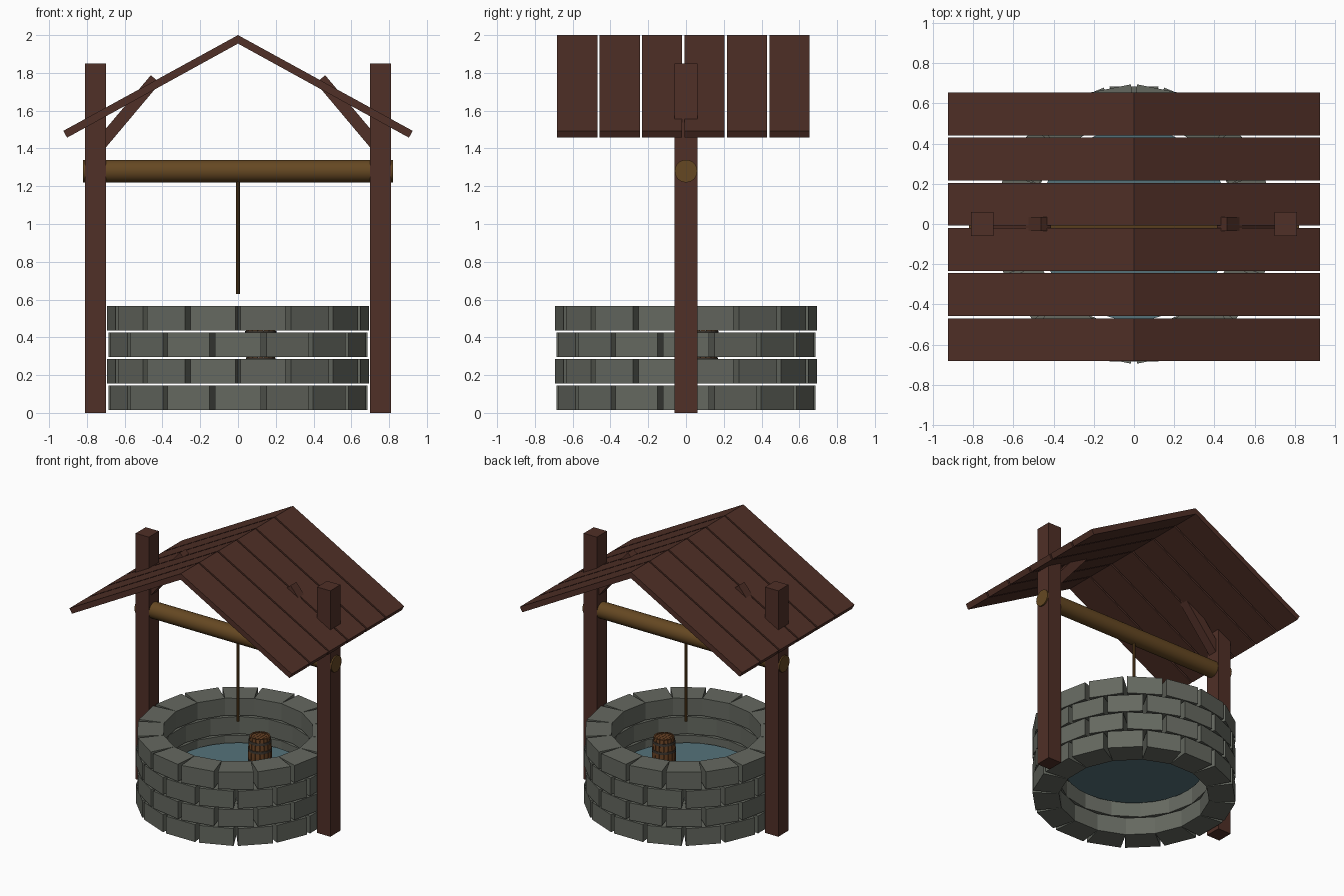
import bpy, bmesh, math
from mathutils import Vector, Matrix

if "Cube" in bpy.data.objects:
    bpy.data.objects.remove(bpy.data.objects["Cube"])


def material(name, rgb):
    m = bpy.data.materials.new(name)
    m.diffuse_color = (*rgb, 1)
    m.use_nodes = True
    m.node_tree.nodes["Principled BSDF"].inputs["Base Color"].default_value = m.diffuse_color
    return m


WOOD = material("dark_red_wood", (0.080, 0.029, 0.020))
LOG = material("golden_log", (0.130, 0.064, 0.016))
STONE = material("grey_stone", (0.130, 0.140, 0.117))
WATER = material("teal_water", (0.090, 0.170, 0.195))
BARREL = material("barrel_wood", (0.140, 0.055, 0.018))
HOOP = material("dark_hoop", (0.045, 0.036, 0.028))


def finish(name, bm, mat, smooth=False):
    bmesh.ops.recalc_face_normals(bm, faces=bm.faces)
    me = bpy.data.meshes.new(name)
    bm.to_mesh(me)
    bm.free()
    me.materials.append(mat)
    ob = bpy.data.objects.new(name, me)
    bpy.context.collection.objects.link(ob)
    if smooth:
        bpy.ops.object.select_all(action='DESELECT')
        ob.select_set(True)
        bpy.context.view_layer.objects.active = ob
        bpy.ops.object.shade_smooth_by_angle(angle=math.radians(35))
    return ob


def prism(bm, points, offset):
    """Extrude a polygon of 3D points along an offset into a closed solid."""
    a = [bm.verts.new(p) for p in points]
    b = [bm.verts.new(Vector(p) + Vector(offset)) for p in points]
    n = len(a)
    bm.faces.new(a)
    bm.faces.new(b[::-1])
    for i in range(n):
        bm.faces.new((a[i], a[(i + 1) % n], b[(i + 1) % n], b[i]))


def box(name, size, matrix, mat):
    bm = bmesh.new()
    bmesh.ops.create_cube(bm, size=1, matrix=matrix @ Matrix.Diagonal((*size, 1)))
    return finish(name, bm, mat)


def cylinder(name, r, length, sides, matrix, mat):
    bm = bmesh.new()
    bmesh.ops.create_cone(bm, cap_ends=True, segments=sides, radius1=r, radius2=r,
                          depth=length, matrix=matrix)
    return finish(name, bm, mat, True)


def polar(r, deg, z):
    a = math.radians(deg)
    return (r * math.cos(a), r * math.sin(a), z)


# Stone wall: four courses of sixteen wedge stones, joints staggered
STEP = 360 / 16
for row in range(4):
    bm = bmesh.new()
    z = 0.015 + 0.1405 * row
    shift = 0 if row % 2 == 0 else STEP / 2
    for i in range(16):
        c = i * STEP + shift
        h = STEP / 2
        prism(bm, [polar(0.515, c - h, z), polar(0.695, c - h + 1.2, z),
                   polar(0.695, c + h - 1.2, z), polar(0.515, c + h, z)], (0, 0, 0.13))
    finish(f"stone_course_{row + 1}", bm, STONE)

# Water surface
bm = bmesh.new()
bmesh.ops.create_circle(bm, cap_ends=True, segments=32, radius=0.48,
                        matrix=Matrix.Translation((0, 0, 0.245)))
finish("water", bm, WATER)

# Posts and diagonal braces on both sides
for s, side in ((-1, "left"), (1, "right")):
    box(f"{side}_post", (0.11, 0.12, 1.85), Matrix.Translation((s * 0.755, 0, 0.925)), WOOD)
    lo, hi = Vector((s * 0.75, 0, 1.395)), Vector((s * 0.437, 0, 1.767))
    d = hi - lo
    rot = Matrix.Rotation(math.atan2(d.x, d.z), 4, 'Y')
    box(f"{side}_brace", (0.064, 0.07, d.length), Matrix.Translation((lo + hi) / 2) @ rot, WOOD)

# Winding log and rope
cylinder("winding_log", 0.06, 1.64, 24,
         Matrix.Translation((0, 0, 1.28)) @ Matrix.Rotation(math.pi / 2, 4, 'Y'), LOG)
cylinder("rope", 0.01, 0.62, 10, Matrix.Translation((0, 0, 0.94)), LOG)

# Roof: six planks on each slope, mitred at the ridge
for s, side in ((-1, "left"), (1, "right")):
    bm = bmesh.new()
    for i in range(6):
        y = -0.682 + 0.2247 * i
        prism(bm, [(0, y, 2.0), (s * 0.925, y, 1.493), (s * 0.905, y, 1.457), (0, y, 1.955)],
              (0, 0.2125, 0))
    finish(f"{side}_roof_planks", bm, WOOD)

# Floating barrel: bulged staves, lid boards and hoops
BX, BY, ZB, ZT = 0.12, 0.09, 0.25, 0.52


def barrel_r(z):
    t = (z - (ZB + ZT) / 2) / ((ZT - ZB) / 2)
    return 0.081 - 0.011 * t * t


bm = bmesh.new()
N, LEVELS = 16, 6
for i in range(N):
    c, h = i * 360 / N, 180 / N - 1.6
    rings = []
    for k in range(LEVELS + 1):
        z = ZB + (ZT - ZB) * k / LEVELS
        r = barrel_r(z)
        rings.append([bm.verts.new(polar(q, a, z)) for q, a in
                      ((r, c - h), (r, c + h), (r - 0.012, c + h), (r - 0.012, c - h))])
    bm.faces.new(rings[0])
    bm.faces.new(rings[-1])
    for p, q in zip(rings, rings[1:]):
        for j in range(4):
            bm.faces.new((p[j], p[(j + 1) % 4], q[(j + 1) % 4], q[j]))
bmesh.ops.translate(bm, verts=bm.verts, vec=(BX, BY, 0))
finish("barrel_staves", bm, BARREL)

for name, z in (("barrel_lid", ZT - 0.012), ("barrel_base", ZB + 0.012)):
    bm = bmesh.new()
    for i in range(5):
        x0, x1 = -0.06 + 0.024 * i + 0.001, -0.06 + 0.024 * (i + 1) - 0.001
        y0, y1 = (math.sqrt(0.0615 ** 2 - x * x) for x in (x0, x1))
        prism(bm, [(BX + x0, BY - y0, z - 0.005), (BX + x1, BY - y1, z - 0.005),
                   (BX + x1, BY + y1, z - 0.005), (BX + x0, BY + y0, z - 0.005)], (0, 0, 0.01))
    finish(name, bm, BARREL)

bm = bmesh.new()
for z in (0.285, 0.345, 0.425, 0.485):
    rings = []
    for zz, extra in ((z - 0.009, -0.004), (z - 0.009, 0.003), (z + 0.009, 0.003), (z + 0.009, -0.004)):
        rings.append([bm.verts.new(Vector(polar(barrel_r(zz) + extra, 360 * i / 24, zz))
                                   + Vector((BX, BY, 0))) for i in range(24)])
    for k in range(4):
        p, q = rings[k], rings[(k + 1) % 4]
        for i in range(24):
            j = (i + 1) % 24
            bm.faces.new((p[i], p[j], q[j], q[i]))
finish("barrel_hoops", bm, HOOP, True)
